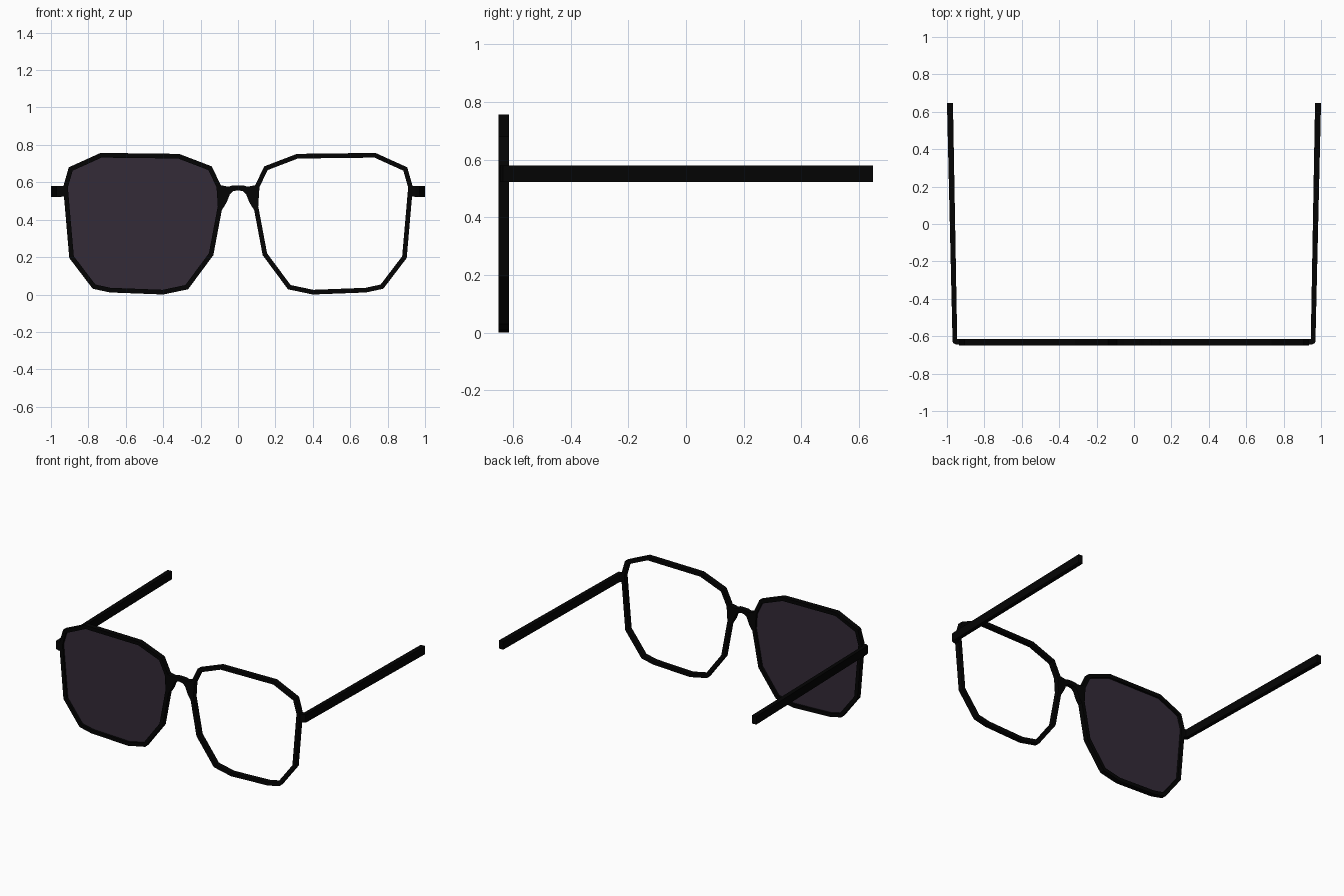
import bpy, bmesh
from mathutils import Vector

if "Cube" in bpy.data.objects:
    bpy.data.objects.remove(bpy.data.objects["Cube"])


def material(name, rgb):
    m = bpy.data.materials.new(name)
    m.diffuse_color = (*rgb, 1)
    m.use_nodes = True
    m.node_tree.nodes["Principled BSDF"].inputs["Base Color"].default_value = m.diffuse_color
    return m


BLACK = material("frame black", (0.001, 0.001, 0.001))
DARK = material("dark lens", (0.033, 0.0235, 0.039))

Y0, Y1 = -0.65, -0.614          # front and back of the rims
RIM = [(0.09, 0.58), (0.14, 0.685), (0.315, 0.752), (0.735, 0.757),
       (0.905, 0.68), (0.935, 0.575), (0.902, 0.195), (0.777, 0.031),
       (0.685, 0.011), (0.40, 0.0), (0.267, 0.028), (0.132, 0.21), (0.083, 0.47)]


def make(name, bm, mat):
    bmesh.ops.recalc_face_normals(bm, faces=bm.faces)
    me = bpy.data.meshes.new(name)
    bm.to_mesh(me)
    bm.free()
    me.materials.append(mat)
    ob = bpy.data.objects.new(name, me)
    bpy.context.collection.objects.link(ob)
    return ob


def inset(pts, d):
    """Move each edge of a clockwise outline inward by d."""
    out = []
    for i, p in enumerate(pts):
        p, a, b = Vector(p), Vector(pts[i - 1]), Vector(pts[(i + 1) % len(pts)])
        e, f = (p - a).normalized(), (b - p).normalized()
        n1, n2 = Vector((e.y, -e.x)), Vector((f.y, -f.x))
        out.append(p + (n1 + n2) * d / (1 + n1.dot(n2)))
    return out


def prism(name, pts, y0, y1, mat):
    """Extrude an x-z outline from y0 to y1."""
    bm = bmesh.new()
    face = bm.faces.new([bm.verts.new((x, y0, z)) for x, z in pts])
    new = bmesh.ops.extrude_face_region(bm, geom=[face])["geom"]
    for v in new:
        if isinstance(v, bmesh.types.BMVert):
            v.co.y = y1
    return make(name, bm, mat)


def rim(name, outer, inner):
    bm = bmesh.new()
    loops = [[bm.verts.new((x, y, z)) for x, z in pts]
             for pts, y in ((outer, Y0), (outer, Y1), (inner, Y1), (inner, Y0))]
    n = len(outer)
    for k in range(4):
        a, b = loops[k], loops[(k + 1) % 4]
        for i in range(n):
            j = (i + 1) % n
            bm.faces.new((a[i], a[j], b[j], b[i]))
    return make(name, bm, BLACK)


WIDTH = 0.025
for side, s in (("left", -1), ("right", 1)):
    flip = lambda pts: [(s * x, z) for x, z in pts]
    # Rim; only the left one holds a lens
    rim(side + "_rim", flip(RIM), flip(inset(RIM, WIDTH)))
    if s < 0:
        prism("left_lens", flip(inset(RIM, WIDTH * 0.9)), -0.634, -0.630, DARK)

    # Hinge block joining rim and temple, with a chamfered front corner
    bm = bmesh.new()
    plan = [(0.92, -0.645), (0.95, -0.645), (0.969, -0.635), (0.969, -0.612), (0.92, -0.616)]
    f = bm.faces.new([bm.verts.new((s * x, y, 0.523)) for x, y in plan])
    new = bmesh.ops.extrude_face_region(bm, geom=[f])["geom"]
    bmesh.ops.translate(bm, vec=(0, 0, 0.057),
                        verts=[v for v in new if isinstance(v, bmesh.types.BMVert)])
    make(side + "_hinge", bm, BLACK)

    # Temple arm, splayed slightly outward
    bm = bmesh.new()
    bmesh.ops.create_cube(bm, size=1)
    for v in bm.verts:
        back = v.co.y > 0
        outer = v.co.x > 0
        x = (1.0 if outer else 0.968) if back else (0.97 if outer else 0.945)
        v.co = (s * x, 0.648 if back else -0.63, 0.58 if v.co.z > 0 else 0.522)
    make(side + "_temple", bm, BLACK)

# Nose bridge with a flat top and an arched underside
half = [(0.0, 0.557), (0.025, 0.553), (0.043, 0.537), (0.062, 0.49), (0.084, 0.455),
        (0.105, 0.46), (0.108, 0.58), (0.09, 0.584), (0.05, 0.576), (0.03, 0.583), (0.0, 0.584)]
outline = half + [(-x, z) for x, z in reversed(half[1:-1])]
prism("bridge", outline, Y0, Y1, BLACK)
